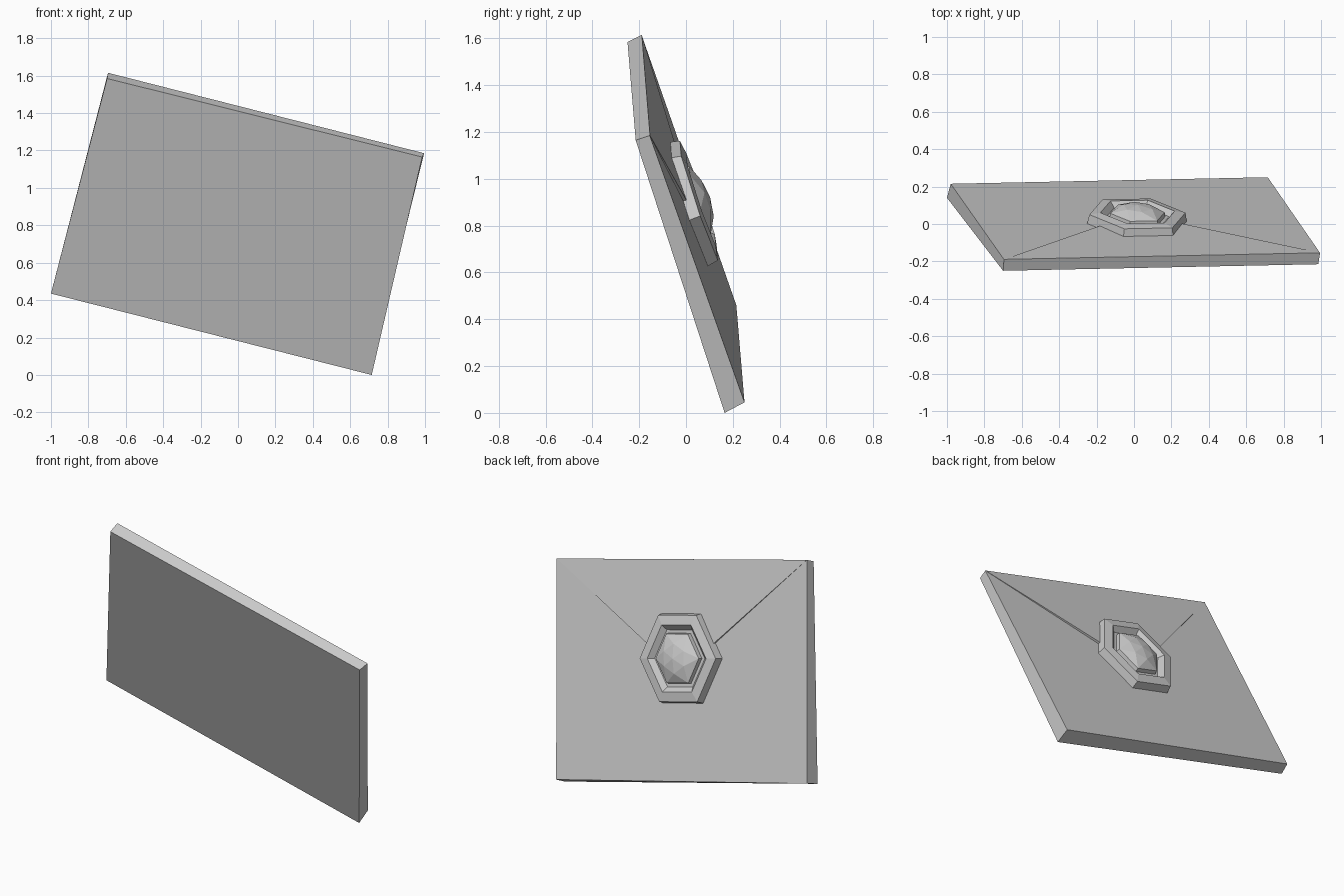
import bpy
import bmesh
from math import cos, sin, pi
from mathutils import Vector, Matrix

if "Cube" in bpy.data.objects:
    bpy.data.objects.remove(bpy.data.objects["Cube"], do_unlink=True)

gray = bpy.data.materials.new("plain gray")
gray.use_nodes = True
gray.diffuse_color = (0.6, 0.6, 0.6, 1)
gray.node_tree.nodes["Principled BSDF"].inputs["Base Color"].default_value = gray.diffuse_color


def finish(name, bm, matrix=None):
    bmesh.ops.recalc_face_normals(bm, faces=bm.faces)
    mesh = bpy.data.meshes.new(name)
    bm.to_mesh(mesh)
    bm.free()
    mesh.materials.append(gray)
    obj = bpy.data.objects.new(name, mesh)
    bpy.context.collection.objects.link(obj)
    if matrix:
        obj.matrix_world = matrix
    return obj


def loft(name, rings, matrix=None):
    """Bridge equal rings of points and cap both ends."""
    bm = bmesh.new()
    loops = [[bm.verts.new(p) for p in ring] for ring in rings]
    n = len(loops[0])
    for low, high in zip(loops, loops[1:]):
        for i in range(n):
            j = (i + 1) % n
            bm.faces.new((low[i], low[j], high[j], high[i]))
    bm.faces.new(loops[0])
    bm.faces.new(loops[-1])
    return finish(name, bm, matrix)


# Leaning envelope body: corners run top left, top right, bottom right, bottom left
front = [(-0.7, -0.25, 1.585), (0.985, -0.215, 1.165), (0.715, 0.165, 0), (-1, 0.14, 0.435)]
back = [(-0.695, -0.19, 1.615), (0.995, -0.155, 1.185), (0.715, 0.25, 0.045), (-0.98, 0.215, 0.46)]
loft("envelope_body", [front, back])

# Frame lying on the back face: along, up and outward
tl, tr, br, bl = map(Vector, back)
along = (tr - tl).normalized()
out = (tl - bl).cross(tr - tl).normalized()
up = along.cross(out) * -1
if up.z < 0:
    up = -up
center = (tl + tr + br + bl) / 4
frame = Matrix((along, up, out)).transposed().to_4x4()
frame.translation = center
inverse = frame.inverted()

# Triangular flap, lifting toward its tip
left, right = inverse @ tl, inverse @ tr
tip = Vector((0, -0.02, 0))
lift = Vector((0, 0, 0.004))
loft("envelope_flap", [
    [left, right, tip],
    [left + lift * 0.3, right + lift * 0.3, tip + lift * 5],
], frame)

# Six-sided seal with a recessed setting
seal_frame = frame @ Matrix.Translation((-0.01, 0.068, 0))


def hexagon(radius, height, turn=0):
    return [Vector((radius * cos(i * pi / 3 + turn), 1.06 * radius * sin(i * pi / 3 + turn), height))
            for i in range(6)]


loft("seal_rim", [hexagon(r, h) for r, h in
                  ((0.275, 0), (0.265, 0.05), (0.205, 0.06), (0.175, 0.03))], seal_frame)

# Faceted gem: girdle, turned crown ring and apex
bm = bmesh.new()
girdle = [bm.verts.new(p) for p in hexagon(0.155, 0.025)]
belt = [bm.verts.new(p) for p in hexagon(0.15, 0.055)]
crown = [bm.verts.new(p) for p in hexagon(0.08, 0.088, pi / 6)]
apex = bm.verts.new((0, 0, 0.1))
for i in range(6):
    j = (i + 1) % 6
    bm.faces.new((girdle[i], girdle[j], belt[j], belt[i]))
    bm.faces.new((belt[i], belt[j], crown[i]))
    bm.faces.new((belt[j], crown[j], crown[i]))
    bm.faces.new((crown[i], crown[j], apex))
finish("seal_gem", bm, seal_frame)
